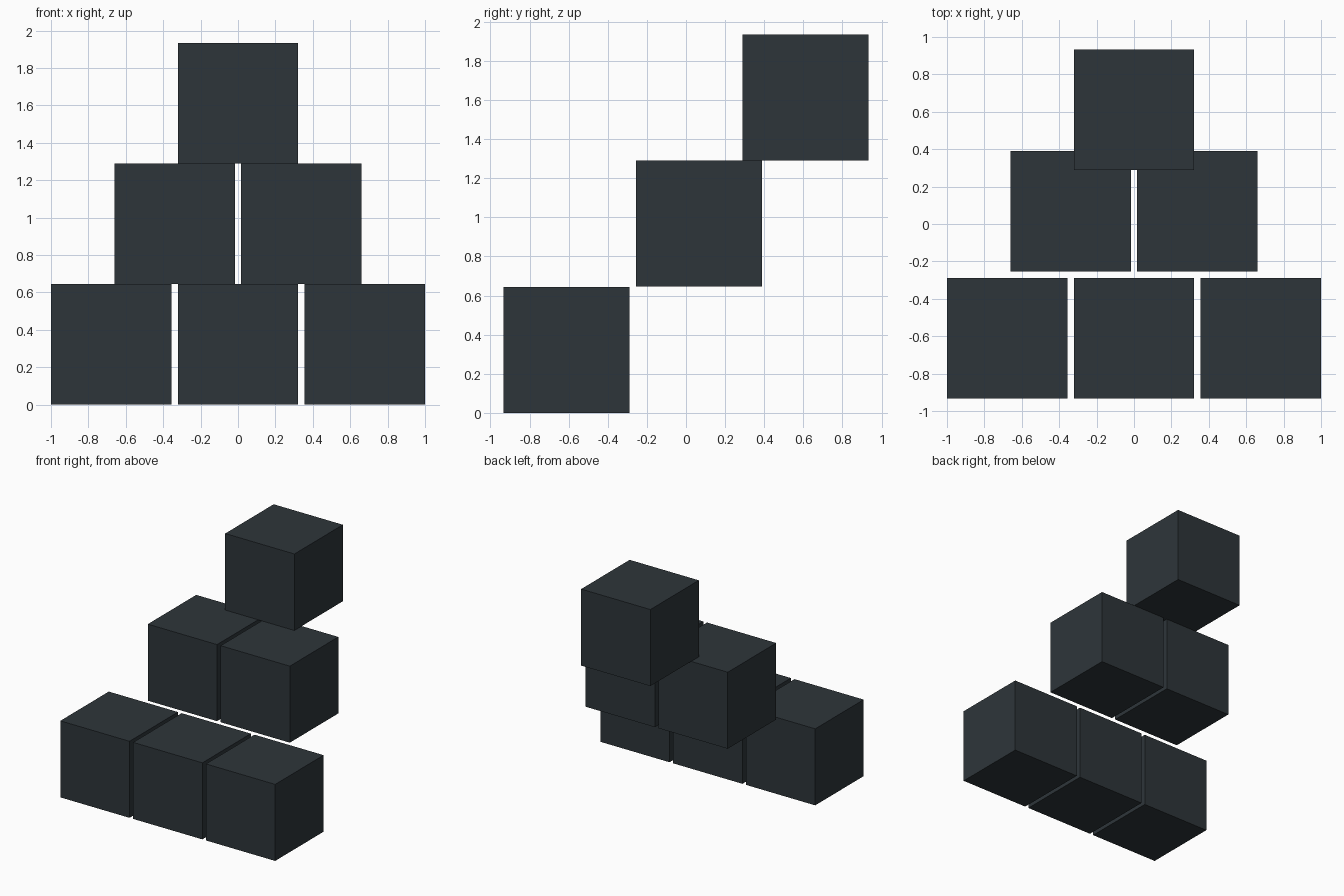
import bpy

# Remove the default object
default = bpy.data.objects.get("Cube")
if default:
    bpy.data.objects.remove(default, do_unlink=True)

SIZE = 0.644
PITCH = 0.678

# Single dark slate colour
slate = bpy.data.materials.new("dark_slate")
slate.use_nodes = True
colour = (0.027, 0.036, 0.042, 1)
slate.diffuse_color = colour
slate.node_tree.nodes["Principled BSDF"].inputs["Base Color"].default_value = colour


def add_block(name, x, y, z):
    bpy.ops.mesh.primitive_cube_add(size=SIZE, location=(x, y, z))
    block = bpy.context.object
    block.name = name
    block.data.materials.append(slate)


# Stepped rows, each one block shorter and further back
rows = [("bottom", 3, -0.612), ("middle", 2, 0.067), ("top", 1, 0.612)]
for level, (row, count, y) in enumerate(rows):
    for i in range(count):
        x = (i - (count - 1) / 2) * PITCH
        add_block(f"{row}_block_{i + 1}", x, y, (level + 0.5) * (SIZE + 0.001))
